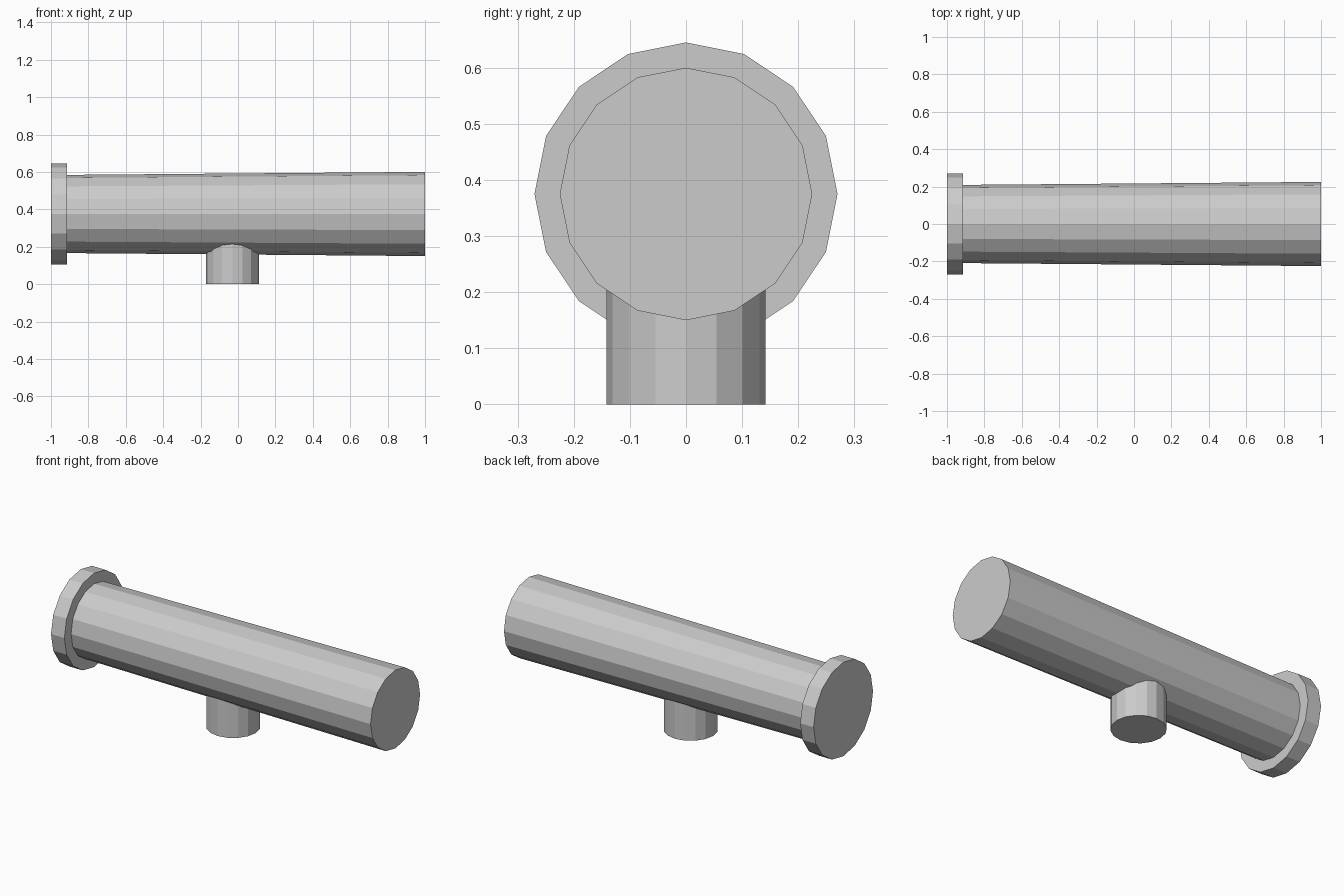
import bpy
from math import pi

if "Cube" in bpy.data.objects:
    bpy.data.objects.remove(bpy.data.objects["Cube"])

SIDES = 16
AXIS_Z = 0.375


def cylinder(name, r_start, r_end, length, location, rotation=(0, 0, 0)):
    """Flat-faced, capped 16-sided cylinder or taper."""
    bpy.ops.mesh.primitive_cone_add(
        vertices=SIDES, radius1=r_start, radius2=r_end, depth=length,
        location=location, rotation=rotation)
    obj = bpy.context.object
    obj.name = name
    return obj


def along_x(name, x0, x1, r0, r1):
    """Part lying on the horizontal axis from x0 to x1."""
    return cylinder(name, r0, r1, x1 - x0, ((x0 + x1) / 2, 0, AXIS_Z), (0, pi / 2, 0))


# Slightly tapered main tube
along_x("main_tube", -0.92, 1.0, 0.209, 0.225)

# Wide end flange
along_x("end_flange", -1.0, -0.915, 0.27, 0.27)

# Mounting post, running up into the tube
cylinder("mounting_post", 0.142, 0.142, 0.26, (-0.03, 0, 0.13))
